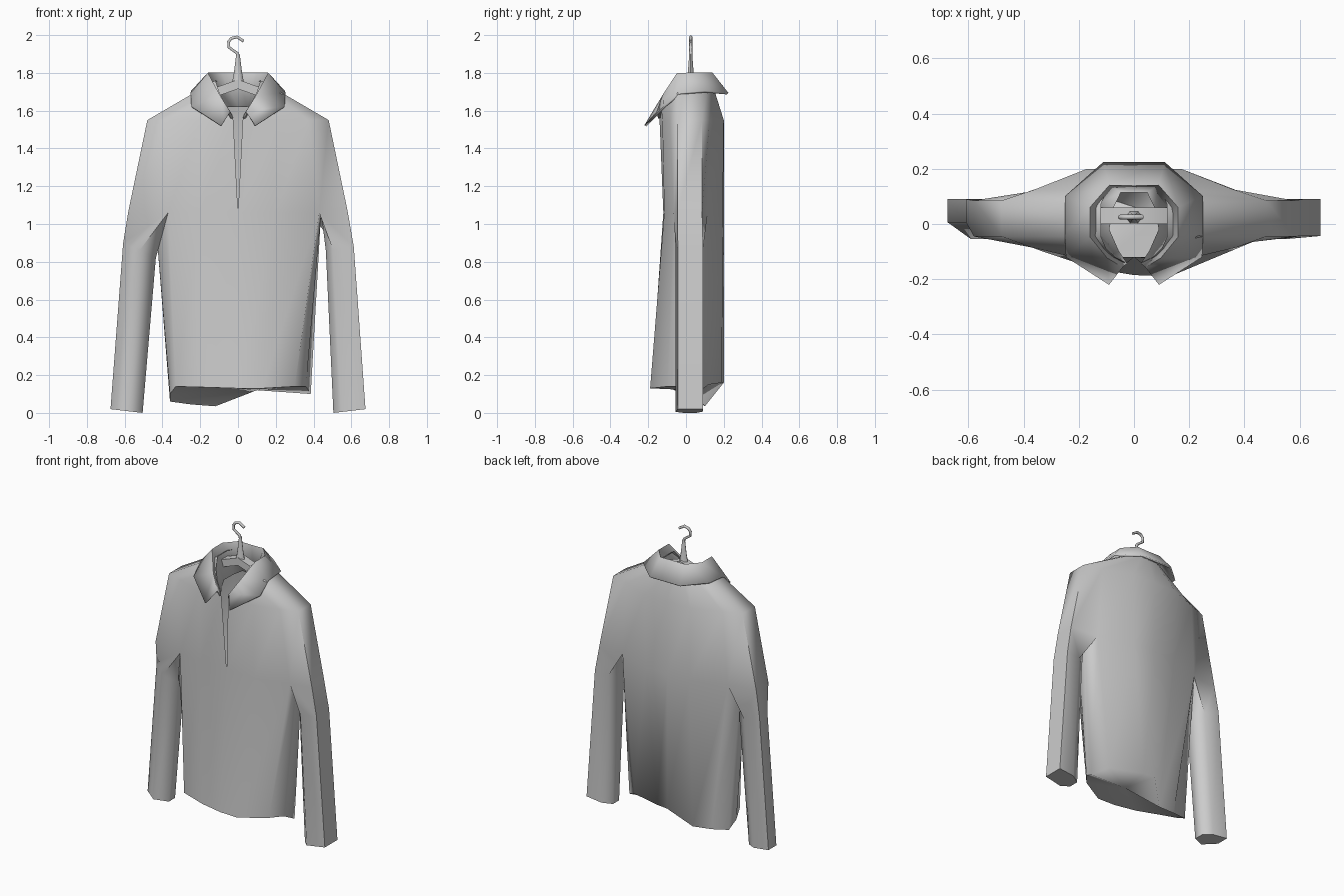
import bpy, bmesh, math
from mathutils import Vector

if "Cube" in bpy.data.objects:
    bpy.data.objects.remove(bpy.data.objects["Cube"])


def finish(name, verts, faces, thickness=0, angle=40):
    me = bpy.data.meshes.new(name)
    me.from_pydata([Vector(v) for v in verts], [], faces)
    bm = bmesh.new()
    bm.from_mesh(me)
    bmesh.ops.remove_doubles(bm, verts=bm.verts, dist=0.0005)
    bmesh.ops.recalc_face_normals(bm, faces=bm.faces)
    bm.to_mesh(me)
    bm.free()
    ob = bpy.data.objects.new(name, me)
    bpy.context.collection.objects.link(ob)
    if thickness:
        m = ob.modifiers.new("thickness", 'SOLIDIFY')
        m.thickness = thickness
        m.offset = 0
    bpy.ops.object.select_all(action='DESELECT')
    ob.select_set(True)
    bpy.context.view_layer.objects.active = ob
    bpy.ops.object.shade_smooth_by_angle(angle=math.radians(angle))
    return ob


def strip_faces(rows, n, closed, start=0):
    # quads between consecutive rows of n points
    faces = []
    for r in range(rows - 1):
        for i in range(n if closed else n - 1):
            j, a, b = (i + 1) % n, start + r * n, start + (r + 1) * n
            faces.append((a + i, a + j, b + j, b + i))
    return faces


def loft(name, rings, **kw):
    n = len(rings[0])
    faces = strip_faces(len(rings), n, True)
    faces.append(tuple(reversed(range(n))))
    faces.append(tuple(range((len(rings) - 1) * n, len(rings) * n)))
    return finish(name, [p for r in rings for p in r], faces, **kw)


def mirrored(half):
    # half runs front -> back centre (x = 0)
    return half + [(-x, y, z) for x, y, z in reversed(half[:-1])]


# shirt body rings: uneven hem, chest with and without the arms, shoulder, neck
hem = [(0, -.185, .13), (.13, -.19, .13), (.30, -.10, .14), (.36, -.03, .14), (.385, .05, .10),
       (.30, .12, .15), (.08, .19, .16), (0, .2, .16), (-.12, .10, .035), (-.25, .085, .045),
       (-.36, .06, .06), (-.36, -.02, .10), (-.33, -.10, .14), (-.15, -.16, .135), (0, -.185, .13)]
chest_half = [(x, y, 1.06) for x, y in [(0, -.12), (.2, -.115), (.37, -.085), (.44, -.02),
                                        (.44, .05), (.39, .115), (.16, .195), (0, .2)]]
wide_half = list(chest_half)
wide_half[3:5] = [(.58, -.045, 1.07), (.58, .085, 1.07)]
shoulder = [(x, y, 1.55) for x, y in [(.025, -.14), (.2, -.125), (.37, -.085), (.48, -.045),
                                      (.48, .085), (.36, .125), (.17, .2), (0, .2)]]
neck = [(.03, -.14, 1.58), (.07, -.12, 1.64), (.10, -.09, 1.70), (.12, -.045, 1.76),
        (.12, .07, 1.76), (.10, .12, 1.75), (.06, .14, 1.74), (0, .14, 1.74)]
chest, wide = mirrored(chest_half), mirrored(wide_half)
chest[2] = wide[2] = (.43, -.065, 1.06)
n = len(hem)
rows = [hem, chest, wide, mirrored(shoulder), mirrored(neck)]
verts = [p for r in rows for p in r] + [(.10, .03, .12)]
faces = strip_faces(2, n, False) + strip_faces(3, n, False, 2 * n)
faces += [(i + 1, i, 5 * n) for i in range(n - 1)]


# six-sided sleeves grow out of the armhole; sections are inner, outer x and z
def add_sleeve(armhole, shape, sections):
    rings = [armhole]
    for xi, xo, y0, y1, zi, zo in sections:
        rings.append([(xi + (xo - xi) * t, y0 + (y1 - y0) * s, zi + (zo - zi) * t) for t, s in shape])
    base = len(verts)
    verts.extend(p for r in rings for p in r)
    faces.extend(strip_faces(len(rings), 6, True, base))
    faces.append(tuple(range(len(verts) - 6, len(verts))))


add_sleeve([wide[2], wide[3], wide[4], wide[5], chest[4], chest[3]],
           [(.25, 0), (1, .08), (1, 1), (.35, 1), (0, .75), (0, .3)],
           [(.465, .613, -.055, .09, .86, .88), (.505, .675, -.055, .09, 0, .02)])
add_sleeve([wide[12], wide[11], wide[10], wide[9], chest[10], chest[11]],
           [(.5, 0), (1, .42), (1, 1), (.35, 1), (0, .75), (0, .3)],
           [(-.435, -.608, -.055, .09, .82, .90), (-.505, -.675, -.055, .09, 0, .02)])
finish("shirt_body", verts, faces, angle=75)

# folded collar: inner band, fold line, spread leaf
inner = [(.03, -.145, 1.56), (.06, -.10, 1.58), (.095, -.02, 1.60), (.08, .06, 1.61),
         (.05, .12, 1.62), (0, .12, 1.62)]
fold = [(.045, -.155, 1.59), (.10, -.12, 1.68), (.16, -.045, 1.795), (.16, .06, 1.795),
        (.09, .14, 1.795), (0, .14, 1.795)]
leaf = [(.09, -.215, 1.52), (.245, -.115, 1.62), (.247, -.03, 1.69), (.245, .10, 1.70),
        (.11, .22, 1.69), (0, .22, 1.69)]
rows = [mirrored(r) for r in (inner, fold, leaf)]
finish("collar", [p for r in rows for p in r], strip_faces(3, len(rows[0]), False), thickness=.012, angle=65)


# hanger: arms, tapered stem and hook
def box_ring(x, z, hy, hz):
    return [(x, .03 - hy, z - hz), (x, .03 + hy, z - hz), (x, .03 + hy, z + hz), (x, .03 - hy, z + hz)]


loft("hanger_arms", [box_ring(-.30, 1.60, .025, .02), box_ring(-.14, 1.69, .03, .025),
                     box_ring(0, 1.74, .03, .025), box_ring(.14, 1.69, .03, .025),
                     box_ring(.30, 1.60, .025, .02)])


def disc(z, rx, ry):
    return [(rx * math.cos(math.tau * k / 6), .025 + ry * math.sin(math.tau * k / 6), z) for k in range(6)]


loft("hanger_stem", [disc(1.73, .035, .028), disc(1.80, .022, .018), disc(1.90, .009, .009)], angle=65)

curve = bpy.data.curves.new("hanger_hook", 'CURVE')
curve.dimensions = '3D'
curve.bevel_depth = .009
curve.bevel_resolution = 1
curve.use_fill_caps = True
path = [(0, 1.885), (-.005, 1.905), (-.048, 1.935), (-.05, 1.965), (-.035, 1.983), (-.005, 1.99), (.03, 1.968)]
sp = curve.splines.new('POLY')
sp.points.add(len(path) - 1)
for p, (x, z) in zip(sp.points, path):
    p.co = (x, .025, z, 1)
bpy.context.collection.objects.link(bpy.data.objects.new("hanger_hook", curve))
